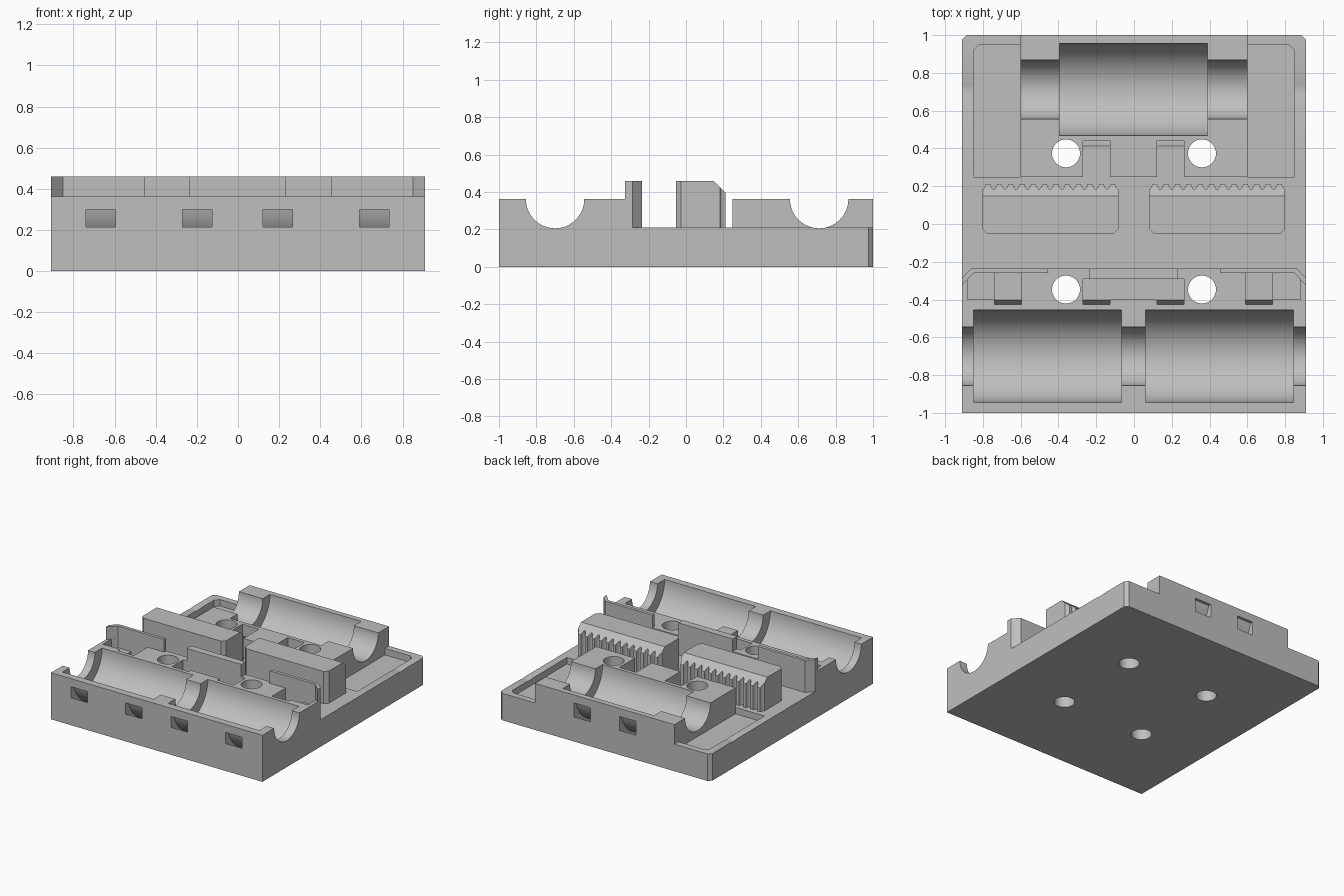
import bpy, bmesh
from math import sin, cos, pi, sqrt, radians

cube = bpy.data.objects.get("Cube")
if cube:
    bpy.data.objects.remove(cube, do_unlink=True)

grey = bpy.data.materials.new("light_grey")
grey.use_nodes = True
colour = (0.52, 0.52, 0.52, 1)
grey.diffuse_color = colour
grey.node_tree.nodes["Principled BSDF"].inputs["Base Color"].default_value = colour

BASE, TOP, WALL = 0.21, 0.362, 0.46   # floor, saddle and wall heights
HALF = 0.91


def prism(name, pts, lo, hi, axis="z"):
    """Extrude an outline: (x, y) along z, or (y, z) along x."""
    bm = bmesh.new()
    place = (lambda p, h: (p[0], p[1], h)) if axis == "z" else (lambda p, h: (h, p[0], p[1]))
    a = [bm.verts.new(place(p, lo)) for p in pts]
    b = [bm.verts.new(place(p, hi)) for p in pts]
    bm.faces.new(a[::-1])
    bm.faces.new(b)
    for i in range(len(pts)):
        j = (i + 1) % len(pts)
        bm.faces.new((a[i], a[j], b[j], b[i]))
    bmesh.ops.recalc_face_normals(bm, faces=bm.faces)
    me = bpy.data.meshes.new(name)
    bm.to_mesh(me)
    bm.free()
    me.materials.append(grey)
    ob = bpy.data.objects.new(name, me)
    bpy.context.collection.objects.link(ob)
    return ob


def rect(x0, x1, y0, y1):
    return [(x0, y0), (x1, y0), (x1, y1), (x0, y1)]


def arc(cx, cy, r, a0=0, a1=360, n=64):
    return [(cx + r * cos(radians(a0 + (a1 - a0) * i / n)),
             cy + r * sin(radians(a0 + (a1 - a0) * i / n))) for i in range(n + (abs(a1 - a0) < 360))]


def activate(ob):
    bpy.ops.object.select_all(action="DESELECT")
    ob.select_set(True)
    bpy.context.view_layer.objects.active = ob


def cut(ob, pts, lo, hi, axis="z"):
    tool = prism("cutter", pts, lo, hi, axis)
    tool.hide_render = True
    mod = ob.modifiers.new("cut", "BOOLEAN")
    mod.operation, mod.solver, mod.object = "DIFFERENCE", "EXACT", tool
    activate(ob)
    bpy.ops.object.modifier_apply(modifier=mod.name)
    bpy.data.objects.remove(tool, do_unlink=True)


# Carriage plate with chamfered back corners
c = 0.025
body = prism("carriage_plate", [(-HALF, -1), (HALF, -1), (HALF, 1 - c), (HALF - c, 1),
                                (c - HALF, 1), (-HALF, 1 - c)], 0, TOP)

# Lower middle deck and lower back corners
cut(body, rect(-1, 1, -0.235, 0.248), BASE, 1)
for s in (-1, 1):
    cut(body, rect(*sorted((s * 0.6, s * 1)), 0.2, 1.1), BASE, 1)
    cut(body, [(s * 0.86, -0.235), (s * 0.92, -0.295), (s * 0.92, -0.2), (s * 0.86, -0.2)], BASE, 1)
    # shallow tray beside the back saddle
    cut(body, [(s * 0.6, 0.25), (s * 0.85, 0.25), (s * 0.85, 0.92), (s * 0.82, 0.95),
               (s * 0.6, 0.95)], BASE - 0.05, 1)

# Bearing seats: (y centre, big seat ranges)
FRONT, BACK = -0.70, 0.712
for y, seats in ((FRONT, ((-0.85, -0.065), (0.06, 0.845))), (BACK, ((-0.395, 0.39),))):
    cut(body, arc(y, TOP, 0.156), -1, 1, "x")
    for x0, x1 in seats:
        cut(body, arc(y, TOP, 0.244), x0, x1, "x")

# Pockets behind the front seats
cut(body, rect(-0.27, 0.264, -0.4, -0.29), BASE, 1)
for s in (-1, 1):
    cut(body, [(s * 0.7, -0.4), (s * 0.882, -0.4), (s * 0.882, -0.295), (s * 0.85, -0.26),
               (s * 0.7, -0.26)], 0.29, 1)


# Curved strap channels wrapping under the seats
def strap(x, y, side, far):
    r0, r1, w = 0.273, 0.335, 0.0715
    ring = arc(0, TOP, r1, 191, 333, 24) + arc(0, TOP, r0, 345, 193, 24)
    cut(body, [(y + side * u, v) for u, v in ring], x - w, x + w, "x")
    cut(body, rect(x - w, x + w, *sorted((y + side * r0, far))), BASE, 1)


for x in (-0.667, 0.663):
    strap(x, FRONT, 1, -0.26)
for x in (-0.198, 0.193):
    strap(x, FRONT, 1, -0.29)
    strap(x, BACK, -1, 0.2)

# Mounting holes
for x in (-0.36, 0.36):
    for y in (-0.347, 0.374):
        cut(body, arc(x, y, 0.074, n=40), -1, 1)

# Thin upright walls behind the front seats
prism("centre_wall", rect(-0.237, 0.231, -0.29, -0.235), TOP, WALL)
for s, side in ((-1, "right"), (1, "left")):
    prism(side + "_wall", [(s * 0.455, -0.235), (s * 0.86, -0.235), (s * HALF, -0.285),
                           (s * HALF, -0.325), (s * 0.85, -0.26), (s * 0.455, -0.26)], TOP, WALL)

# Toothed belt clamps
TEETH, STEPS = 12, 10
for x0, side in ((-0.803, "right"), (0.08, "left")):
    x1, k = x0 + 0.72, 0.027
    outline = [(x0, k - 0.053), (x0 + k, -0.053), (x1 - k, -0.053), (x1, k - 0.053)]
    for i in range(TEETH * STEPS, -1, -1):
        wave = cos(2 * pi * i / STEPS)
        outline.append((x0 + 0.72 * i / (TEETH * STEPS), 0.211 - 0.028 * sqrt(max(0, wave))))
    clamp = prism(side + "_belt_clamp", outline, BASE, WALL)
    cut(clamp, [(0.147, WALL), (0.227, WALL - 0.08), (0.3, WALL - 0.08), (0.3, 0.6), (0.147, 0.6)],
        x0 - 0.1, x1 + 0.1, "x")

activate(body)
bpy.ops.object.shade_smooth_by_angle(angle=radians(25))
